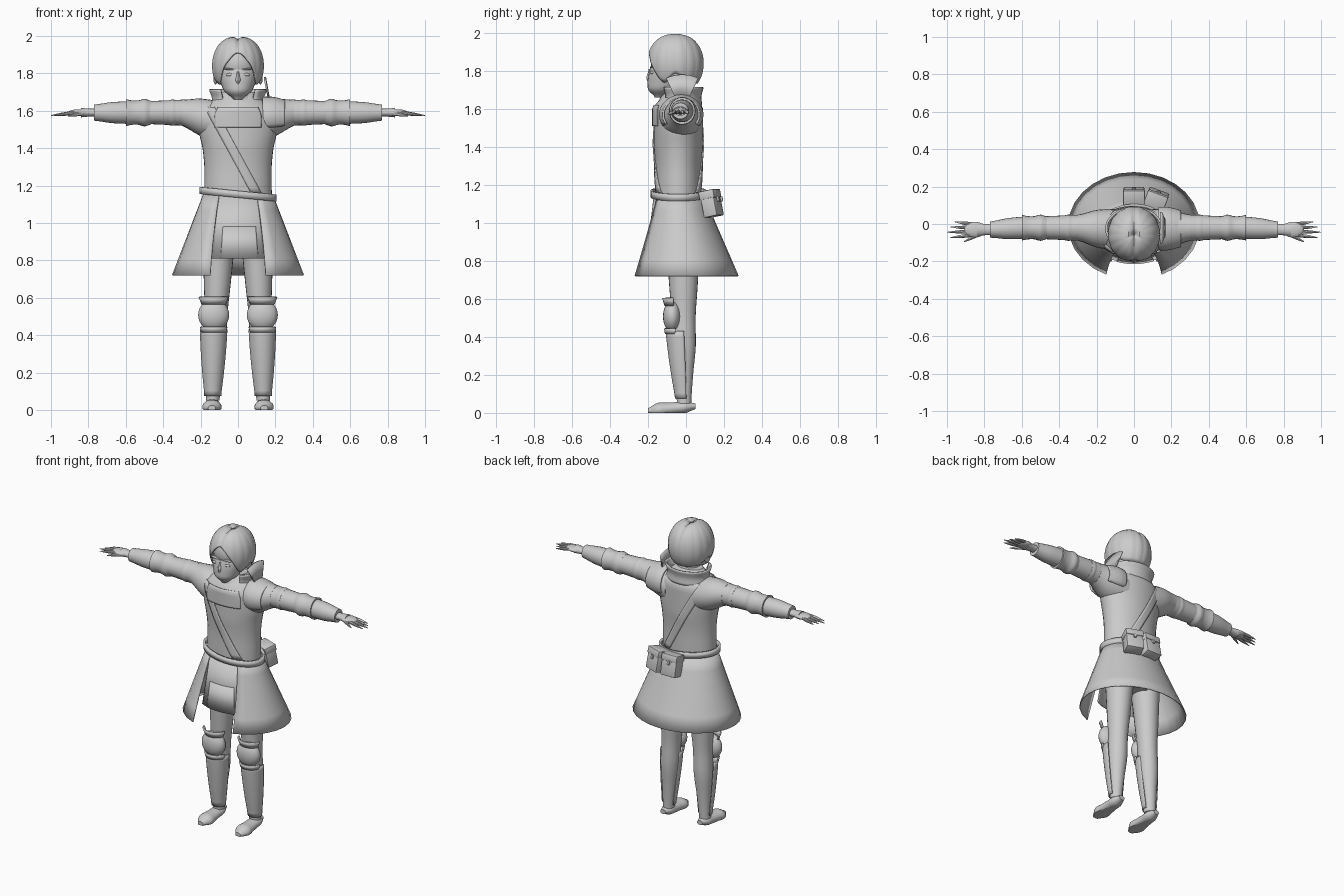
import bpy, bmesh
from math import sin, cos, radians, sqrt, exp
from mathutils import Matrix

default_cube = bpy.data.objects.get("Cube")
if default_cube:
    bpy.data.objects.remove(default_cube, do_unlink=True)

grey = bpy.data.materials.new("plain_grey")
grey.use_nodes = True
GREY_COLOUR = (.6, .6, .6, 1)
grey.diffuse_color = GREY_COLOUR
grey.node_tree.nodes["Principled BSDF"].inputs["Base Color"].default_value = GREY_COLOUR


def finish(name, bm, thickness=0):
    """Turn a bmesh into a smooth shaded object, optionally as a thin shell."""
    bmesh.ops.recalc_face_normals(bm, faces=bm.faces)
    mesh = bpy.data.meshes.new(name)
    bm.to_mesh(mesh)
    bm.free()
    part = bpy.data.objects.new(name, mesh)
    bpy.context.collection.objects.link(part)
    mesh.materials.append(grey)
    if thickness:
        shell = part.modifiers.new("thickness", "SOLIDIFY")
        shell.thickness = thickness
        shell.offset = 0
    bpy.ops.object.select_all(action="DESELECT")
    part.select_set(True)
    bpy.context.view_layer.objects.active = part
    bpy.ops.object.shade_smooth_by_angle(angle=radians(35))


def skin(name, rows, closed=False, capped=False, thickness=0):
    """Join neighbouring rows of points with quads."""
    bm = bmesh.new()
    grid = [[bm.verts.new(point) for point in row] for row in rows]
    count = len(grid[0])
    for lower, upper in zip(grid, grid[1:]):
        for i in range(count if closed else count - 1):
            j = (i + 1) % count
            bm.faces.new((lower[i], lower[j], upper[j], upper[i]))
    if capped:
        bm.faces.new(grid[0])
        bm.faces.new(grid[-1])
    finish(name, bm, thickness)


def mix(start, end, f):
    return start + (end - start) * f


def sample(values, f):
    """Smooth curve through evenly spaced values, with f running from start to end."""
    last = len(values) - 1
    place = min(max(f, 0), 1) * last
    i = min(int(place), last - 1)
    t = place - i
    before, a, b, after = (values[min(max(i + k, 0), last)] for k in (-1, 0, 1, 2))
    slope_a, slope_b = (b - before) / 2, (after - a) / 2
    ease = t * t * (3 - 2 * t)
    return mix(a, b, ease) + t * (1 - t) * ((1 - t) * slope_a - t * slope_b)


def loft(name, axis, span, radii, start, end=None, squash=1, depth=1, arc=None,
         thickness=0, side=1, tilt=0, segments=24):
    """Sweep an ellipse along an axis; an arc, measured from the front or underside, leaves it open."""
    end = end or start
    first, last = arc or (0, 360)
    steps = 1 if len(radii) == 2 else 4 * (len(radii) - 1)
    rows = []
    for step in range(steps + 1):
        f = step / steps
        along, radius = mix(*span, f), sample(radii, f)
        row = []
        for i in range(segments + 1 if arc else segments):
            angle = radians(mix(first, last, i / segments))
            u = mix(start[0], end[0], f) + radius * sin(angle)
            v = mix(start[1], end[1], f) - min(radius * squash, depth) * cos(angle)
            x, y, z = {"x": (along, u, v), "y": (u, along, v), "z": (u, v, along)}[axis]
            row.append((x * side, y, max(z + tilt * x, 0)))
        rows.append(row)
    skin(name, rows, not arc, not arc and not thickness, thickness)


def ball(name, centre, size, turn=0):
    bm = bmesh.new()
    bmesh.ops.create_uvsphere(bm, u_segments=24, v_segments=14, radius=1)
    place = Matrix.Translation(centre) @ Matrix.Rotation(turn, 4, "Y") @ Matrix.Diagonal((*size, 1))
    bmesh.ops.transform(bm, matrix=place, verts=bm.verts)
    finish(name, bm)


def box(name, size, place):
    bm = bmesh.new()
    bmesh.ops.create_cube(bm, size=1)
    bmesh.ops.transform(bm, matrix=place @ Matrix.Diagonal((*size, 1)), verts=bm.verts)
    bmesh.ops.bevel(bm, geom=bm.edges[:], offset=.006, segments=2, affect="EDGES", profile=.5)
    finish(name, bm)


# Tunic body
BODY = (0, -.04)
TORSO_SPAN = (1.1, 1.7)
TORSO_RADII = (.18, .18, .18, .19, .21, .2, .09)
TORSO_DEPTH = .13
TORSO_SQUASH = .68
loft("tunic_body", "z", TORSO_SPAN, TORSO_RADII, BODY, squash=TORSO_SQUASH, depth=TORSO_DEPTH, segments=36)


def torso_radius(z):
    bottom, top = TORSO_SPAN
    return sample(TORSO_RADII, (z - bottom) / (top - bottom))


# Chest plate resting on the tunic
plate_span = (1.51, 1.62)
plate_radii = [torso_radius(mix(*plate_span, k / 3)) + .005 for k in range(4)]
loft("chest_plate", "z", plate_span, plate_radii, BODY, squash=TORSO_SQUASH,
     depth=TORSO_DEPTH + .005, arc=(-35, 35), thickness=.006)

# Diagonal strap across the front and back
for word, facing in (("front", -1), ("back", 1)):
    strap_rows = []
    for step in range(17):
        f = step / 16
        z = mix(1.62, 1.16, f)
        radius = torso_radius(z)
        depth = min(radius * TORSO_SQUASH, TORSO_DEPTH)
        row = []
        for k in range(5):
            x = mix(-.18, .07, f) + .055 * k / 4
            bulge = depth * sqrt(max(0, 1 - (x / radius) ** 2)) + .003
            row.append((x, BODY[1] + facing * bulge, z))
        strap_rows.append(row)
    skin("strap_" + word, strap_rows, thickness=.007)

# Flared standing collar, scarf and neck
loft("collar", "z", (1.62, 1.715), (.14, .135, .15), (0, -.025), squash=.75, arc=(38, 322), thickness=.01)
loft("neck_scarf", "z", (1.63, 1.69), (.1, .09, .07), (0, -.055), squash=.9)
loft("neck", "z", (1.62, 1.76), (.055, .055), (0, -.055))

# Belt, hanging lower on the left
loft("belt", "z", (1.135, 1.172), (.2, .2), BODY, squash=.7, thickness=.014, tilt=-.1, segments=36)

# Two pouches on the back of the belt
for word, x, y, turn in (("middle_", 0, .15, 0), ("left_", .12, .135, -.35)):
    place = (Matrix.Translation((x, y, 1.1)) @ Matrix.Rotation(turn, 4, "Z")
             @ Matrix.Rotation(.2, 4, "X"))
    box(word + "pouch", (.11, .075, .135), place)
    box(word + "pouch_flap", (.115, .085, .045), place @ Matrix.Translation((0, 0, .05)))
    box(word + "pouch_clasp", (.02, .014, .03), place @ Matrix.Translation((0, .042, .02)))

# Skirt open at the front, flaring to the hem
skirt_rows = []
for step in range(6):
    f = step / 5
    gap = radians(mix(33, 25, f))
    wide, deep = mix(.185, .35, f), mix(.128, .285, f)
    row = []
    for i in range(25):
        angle = mix(gap, radians(360) - gap, i / 24)
        row.append((wide * sin(angle), mix(-.04, -.01, f) - deep * cos(angle), mix(1.15, .72, f)))
    skirt_rows.append(row)
skin("skirt", skirt_rows, thickness=.006)

# Apron inside the gap, with a raised lower panel
loft("apron", "z", (1.15, .81), (.18, .24), BODY, squash=.7, arc=(-36, 36), thickness=.006)
loft("apron_panel", "z", (.98, .81), (.215, .245), BODY, squash=.7, arc=(-22, 26), thickness=.006)
loft("hips", "z", (.86, 1.12), (.13, .17, .17), (0, -.02), BODY, squash=.67)

ARM = (-.02, 1.59)
WRIST = (-.03, 1.59)
for word, side in (("left_", 1), ("right_", -1)):
    # Sleeve, elbow guard and bracer
    loft(word + "shoulder", "x", (.1, .3), (.11, .1, .07), (-.03, 1.54), ARM, side=side)
    loft(word + "sleeve", "x", (.28, .5), (.07, .06), ARM, side=side)
    loft(word + "arm_band", "x", (.33, .37), (.067, .07, .067), ARM, side=side)
    loft(word + "elbow_guard", "x", (.465, .6), (.06, .07, .062, .062, .068), ARM, squash=1.05, side=side)
    loft(word + "bracer", "x", (.58, .77), (.06, .056, .043), ARM, WRIST, side=side)

    # Hand with fingers spread by rule
    loft(word + "wrist", "x", (.75, .84), (.03, .03, .036), WRIST, squash=.7, side=side)
    ball(word + "palm", (.85 * side, *WRIST), (.058, .042, .018))
    for k, finger in enumerate(("index_", "middle_", "ring_", "little_")):
        offset = .02 * (k - 1.5)
        knuckle = (WRIST[0] + offset, WRIST[1])
        tip = (WRIST[0] + offset * 1.4, WRIST[1] - .015)
        loft(word + finger + "finger", "x", (.87, 1 - .02 * abs(k - 1)), (.01, .01, .007, .002),
             knuckle, tip, side=side, segments=10)
    loft(word + "thumb", "x", (.81, .91), (.014, .012, .009, .003), (-.045, 1.59), (-.095, 1.573),
         side=side, segments=10)

    # Leg and shoe
    loft(word + "leg", "z", (.05, .95), (.036, .046, .06, .06, .07, .08, .09), (.135, -.01), (.1, -.015),
         squash=1.05, side=side)
    loft(word + "shoe", "y", (.05, -.2), (.02, .04, .042, .046, .05, .02), (.137, .035), (.14, .01),
         squash=.75, side=side)

    # Knee pad with flared lips, and shin guard
    ball(word + "knee_pad", (.13 * side, -.073, .508), (.083, .048, .083))
    loft(word + "knee_lip", "z", (.565, .605), (.062, .077), (.13, -.06), squash=.8, arc=(-85, 85),
         thickness=.008, side=side)
    loft(word + "knee_base", "z", (.415, .445), (.063, .07), (.13, -.05), squash=.9, arc=(-85, 85),
         thickness=.008, side=side)
    loft(word + "shin_guard", "z", (.075, .43), (.042, .054, .064, .07), (.135, -.01), (.13, -.03),
         squash=1.05, arc=(-105, 105), thickness=.007, side=side)

    # Ear, eye and brow
    ball(word + "ear", (.12 * side, -.055, 1.775), (.012, .024, .034))
    ball(word + "eye", (.043 * side, -.178, 1.793), (.021, .012, .009), .12 * side)
    ball(word + "brow", (.046 * side, -.176, 1.822), (.03, .012, .005), -.1 * side)

# Shoulder guard with an upright flange, on the left only
loft("shoulder_guard", "x", (.13, .25), (.11, .112, .105, .094), (-.025, 1.57), squash=.9,
     arc=(55, 305), thickness=.01)
loft("shoulder_flange", "x", (.165, .145), (.09, .2), (-.02, 1.58), arc=(155, 205), thickness=.01)

# Head: rounded skull over a tapering jaw
ball("skull", (0, -.06, 1.85), (.112, .126, .12))
loft("jaw", "z", (1.66, 1.82), (.022, .07, .09, .104, .112), (0, -.14), (0, -.065), squash=1.1)
loft("nose", "z", (1.742, 1.81), (.01, .015, .01, .006), (0, -.188), squash=1.4, segments=12)
for word, z, wide in (("upper_", 1.717, .024), ("lower_", 1.707, .02)):
    ball(word + "lip", (0, -.185, z), (wide, .012, .005))

# Parted hair: the hairline is an elevation in degrees, from the brow round to the nape
HAIRLINE = (30, 2, -40, -20, -38, -42, -44)
STRANDS = 96
hair_rows = []
for step in range(15):
    row = []
    for i in range(STRANDS):
        turn = 360 * i / STRANDS
        edge = sample(HAIRLINE, min(turn, 360 - turn) / 180)
        angle, lift = radians(turn), radians(mix(edge, 89, step / 14))
        reach = cos(lift) ** .8 * (.99 + .018 * abs(sin(8 * angle)))
        x = .134 * reach * sin(angle)
        parting = .014 * exp(-(x / .014) ** 2) * max(0, sin(lift))
        row.append((x, -.056 - .145 * reach * cos(angle), 1.84 + .152 * sin(lift) - parting))
    hair_rows.append(row)
skin("hair", hair_rows, closed=True, thickness=.01)
